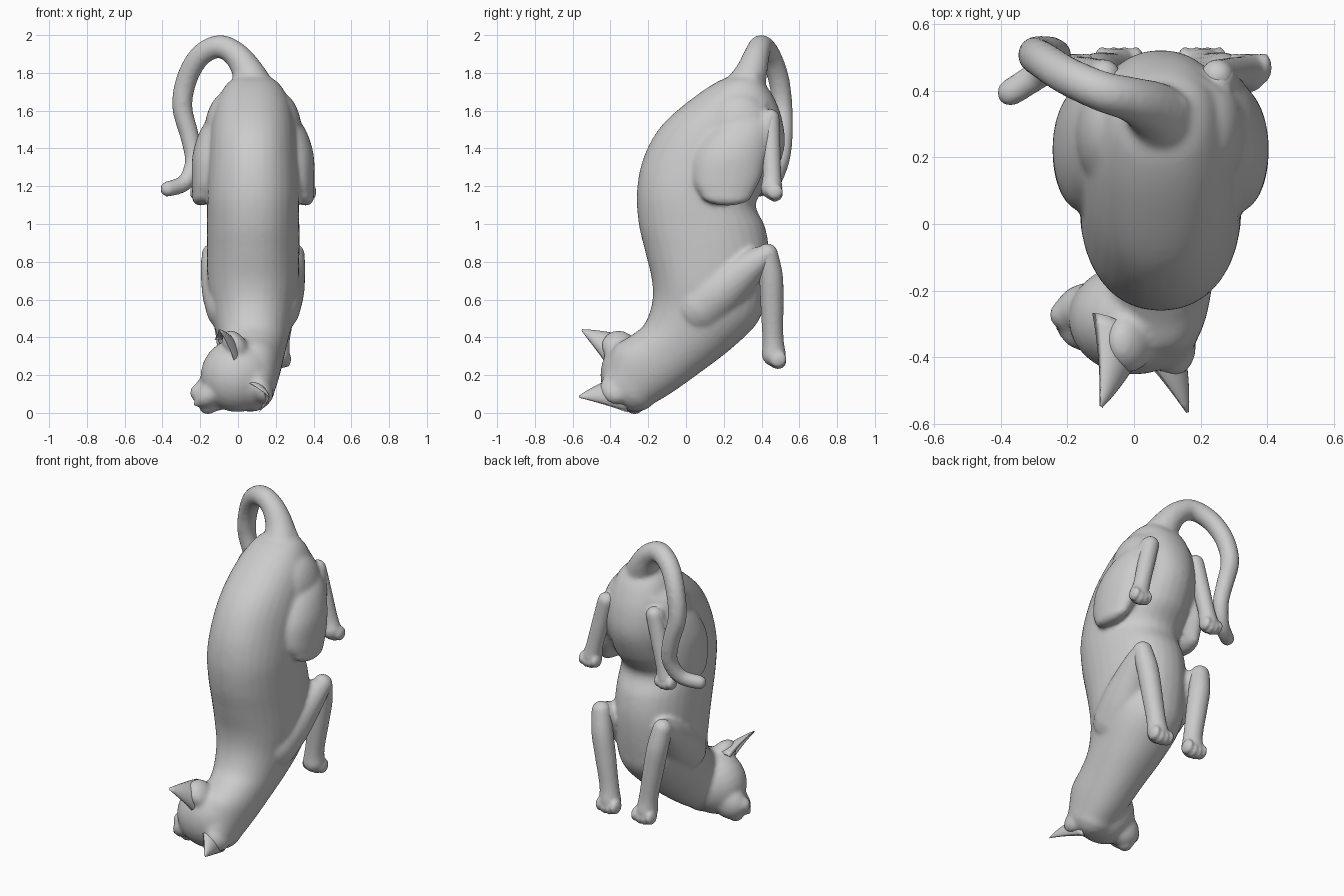
import bpy, bmesh, math
from mathutils import Vector, Matrix

if "Cube" in bpy.data.objects:
    bpy.data.objects.remove(bpy.data.objects["Cube"])

CX = 0.08          # plane of symmetry of the torso and limbs
SEG = 32


def spline(rows, steps=6):
    """Catmull-Rom through rows of equal length."""
    out = []
    for i in range(len(rows) - 1):
        a, b = rows[max(i - 1, 0)], rows[i]
        c, d = rows[i + 1], rows[min(i + 2, len(rows) - 1)]
        for k in range(steps):
            t = k / steps
            out.append([0.5 * (2 * q + (r - p) * t + (2 * p - 5 * q + 4 * r - s) * t * t
                               + (3 * q - p - 3 * r + s) * t ** 3)
                        for p, q, r, s in zip(a, b, c, d)])
    return out + [list(rows[-1])]


def loft(bm, rings, power=1.0):
    """Skin (super)elliptical rings (centre, U, V) and round both ends."""
    def cap(end, inner):
        c, u, v = end
        d = (c - inner[0]).normalized() * min(u.length, v.length)
        return [(c + d * math.sin(a), u * math.cos(a), v * math.cos(a))
                for a in (math.radians(x) for x in (20, 40, 60, 75, 86))]

    def wave(x):
        return math.copysign(abs(x) ** power, x)
    rings = cap(rings[0], rings[1])[::-1] + rings + cap(rings[-1], rings[-2])
    turn = [2 * math.pi * k / SEG for k in range(SEG)]
    loops = [[bm.verts.new(c + u * wave(math.cos(g)) + v * wave(math.sin(g))) for g in turn]
             for c, u, v in rings]
    for a, b in zip(loops, loops[1:]):
        for k in range(SEG):
            bm.faces.new((a[k], a[(k + 1) % SEG], b[(k + 1) % SEG], b[k]))
    bm.faces.new(loops[0])
    bm.faces.new(loops[-1])


def profile_loft(bm, rows, power=1.0):
    """Rows: back y, back z, belly y, belly z, centre x, half width."""
    loft(bm, [(Vector((x, (by + fy) / 2, (bz + fz) / 2)), Vector((w, 0, 0)),
               Vector((0, (fy - by) / 2, (fz - bz) / 2)))
              for by, bz, fy, fz, x, w in spline(rows)], power)


def tube(bm, rows, ref):
    """Rows: x, y, z, radius."""
    pts = spline(rows)
    rings = []
    for i, p in enumerate(pts):
        t = Vector(pts[min(i + 1, len(pts) - 1)][:3]) - Vector(pts[max(i - 1, 0)][:3])
        u = Vector(ref).cross(t).normalized()
        v = t.normalized().cross(u)
        rings.append((Vector(p[:3]), u * p[3], v * p[3]))
    loft(bm, rings)


def ball(bm, centre, radii, axes=Matrix.Identity(3)):
    m = Matrix.Translation(centre) @ axes.to_4x4() @ Matrix.Diagonal((*radii, 1))
    bmesh.ops.create_uvsphere(bm, u_segments=24, v_segments=16, radius=1, matrix=m)


def finish(name, bm, voxel=0.0, smooth=4):
    bmesh.ops.recalc_face_normals(bm, faces=bm.faces)
    for f in bm.faces:
        f.smooth = True
    me = bpy.data.meshes.new(name)
    bm.to_mesh(me)
    bm.free()
    ob = bpy.data.objects.new(name, me)
    bpy.context.collection.objects.link(ob)
    if voxel:      # fuse overlapping volumes into one skin
        r = ob.modifiers.new("fuse", 'REMESH')
        r.mode, r.voxel_size, r.use_smooth_shade = 'VOXEL', voxel, True
        s = ob.modifiers.new("soften", 'SMOOTH')
        s.factor, s.iterations = 0.5, smooth
    return ob


def side_rows(rows, s, xi=0):
    """Turn an x offset into a position on side s."""
    return [tuple(CX + s * v if i == xi else v for i, v in enumerate(r)) for r in rows]


# torso, from rump to neck
body = bmesh.new()
profile_loft(body, [
    (0.30, 1.79, 0.40, 1.76, CX, 0.09), (0.19, 1.765, 0.46, 1.68, CX, 0.15),
    (0.04, 1.67, 0.51, 1.55, CX, 0.205), (-0.13, 1.52, 0.52, 1.40, CX, 0.23),
    (-0.225, 1.35, 0.46, 1.24, CX, 0.24), (-0.26, 1.17, 0.37, 1.11, CX, 0.243),
    (-0.25, 1.00, 0.42, 0.98, CX, 0.245), (-0.215, 0.85, 0.44, 0.83, CX, 0.245),
    (-0.18, 0.70, 0.42, 0.62, CX, 0.24), (-0.18, 0.58, 0.38, 0.48, CX, 0.22),
    (-0.22, 0.47, 0.24, 0.34, CX, 0.19), (-0.29, 0.41, 0.07, 0.21, 0.08, 0.165),
    (-0.38, 0.35, -0.07, 0.11, 0.075, 0.15), (-0.42, 0.24, -0.17, 0.05, 0.07, 0.13)], 0.92)

# head and muzzle, turned to the left
fwd = Vector((-0.82, 0, -0.57)).normalized()
up = Vector((0, -1, 0))
lat = up.cross(fwd)
axes = Matrix((fwd, lat, up)).transposed()
head = Vector((0.0, -0.285, 0.20))
ball(body, head, (0.20, 0.195, 0.168), axes)
ball(body, head + fwd * 0.15 - up * 0.03, (0.115, 0.105, 0.08), axes)
ball(body, head + fwd * 0.16 + up * 0.025, (0.11, 0.065, 0.075), axes)
for s in (-1, 1):
    ball(body, head + fwd * 0.222 + lat * 0.04 * s - up * 0.012, (0.05, 0.05, 0.048), axes)
ball(body, head + fwd * 0.265 + up * 0.03, (0.02, 0.024, 0.018), axes)

# upper arms and hips, blended into the torso
for s in (-1, 1):
    tube(body, side_rows([(0.10, 0.08, 0.56, 0.15), (0.14, 0.20, 0.66, 0.135),
                          (0.19, 0.34, 0.775, 0.09), (0.218, 0.43, 0.84, 0.056)], s), (1, 0, 0))
    ball(body, (CX + s * 0.135, 0.28, 1.47), (0.125, 0.19, 0.23))
    profile_loft(body, side_rows([
        (0.24, 1.57, 0.43, 1.62, 0.13, 0.08), (0.12, 1.49, 0.45, 1.50, 0.175, 0.105),
        (0.045, 1.36, 0.43, 1.38, 0.21, 0.11), (0.04, 1.23, 0.40, 1.25, 0.24, 0.085),
        (0.075, 1.16, 0.35, 1.15, 0.262, 0.06)], s, 4))
    tube(body, side_rows([(0.25, 0.29, 1.18, 0.05), (0.215, 0.37, 1.36, 0.06),
                          (0.18, 0.44, 1.56, 0.045)], s), (1, 0, 0))

# tail
tube(body, [(0.09, 0.30, 1.69, 0.12), (0.055, 0.345, 1.80, 0.086), (-0.01, 0.375, 1.895, 0.068),
            (-0.10, 0.40, 1.94, 0.061), (-0.20, 0.445, 1.89, 0.058), (-0.27, 0.49, 1.77, 0.056),
            (-0.295, 0.51, 1.62, 0.054), (-0.255, 0.515, 1.46, 0.050), (-0.235, 0.50, 1.33, 0.047),
            (-0.28, 0.455, 1.22, 0.044), (-0.372, 0.395, 1.185, 0.042)], (0, 1, 0))

# ears: crescent cross-sections narrowing to a tip, with a swollen root on the head
for name, base, tip, width in (("ear_upper", (-0.03, -0.33, 0.325), (-0.10, -0.55, 0.438), 0.115),
                               ("ear_lower", (0.085, -0.34, 0.115), (0.16, -0.566, 0.085), 0.105)):
    bm = bmesh.new()
    a, b = Vector(base), Vector(tip)
    across = (lat - lat.project(b - a)).normalized()
    root = Matrix((fwd, across, fwd.cross(across))).transposed()
    ball(body, a.lerp(b, 0.12) - fwd * 0.03, (0.06, 0.09, 0.09), root)
    loops = []
    for i in range(9):
        t = i / 8
        k = width * (1 - t) ** 0.95 + 0.006
        ring = []
        for j in range(24):
            g = 2 * math.pi * j / 24
            depth = abs(math.sin(g)) * (0.75 if math.sin(g) > 0 else 0.45)
            ring.append(bm.verts.new(a.lerp(b, t) + across * k * math.cos(g)
                                     - fwd * k * (depth - 0.35 * (1 - t))))
        loops.append(ring)
    for p, q in zip(loops, loops[1:]):
        for j in range(24):
            bm.faces.new((p[j], p[(j + 1) % 24], q[(j + 1) % 24], q[j]))
    bm.faces.new(loops[0])
    bm.faces.new(loops[-1])
    finish(name, bm)
finish("body", body, 0.013, 7)

for s, side in ((-1, "left"), (1, "right")):
    # forearm and paw with toes
    bm = bmesh.new()
    tube(bm, side_rows([(0.215, 0.43, 0.84, 0.057), (0.195, 0.45, 0.72, 0.063),
                        (0.17, 0.455, 0.58, 0.061), (0.14, 0.46, 0.40, 0.056),
                        (0.13, 0.465, 0.31, 0.064)], s), (0, 1, 0))
    for i in range(4):
        ball(bm, (CX + s * 0.125 + (i - 1.5) * 0.034, 0.487, 0.27 + 0.01 * abs(i - 1.5)),
             (0.025, 0.046, 0.045))
    finish("front_leg_" + side, bm, 0.01, 3)

    # hind foot and toes
    bm = bmesh.new()
    tube(bm, side_rows([(0.17, 0.445, 1.56, 0.05), (0.21, 0.45, 1.40, 0.05),
                        (0.245, 0.455, 1.26, 0.049), (0.262, 0.453, 1.19, 0.058)], s), (0, 1, 0))
    for i in range(4):
        ball(bm, (CX + s * 0.266 + (i - 1.5) * 0.03, 0.47, 1.155 + 0.01 * abs(i - 1.5)),
             (0.023, 0.044, 0.042))
    finish("hind_foot_" + side, bm, 0.01, 3)
